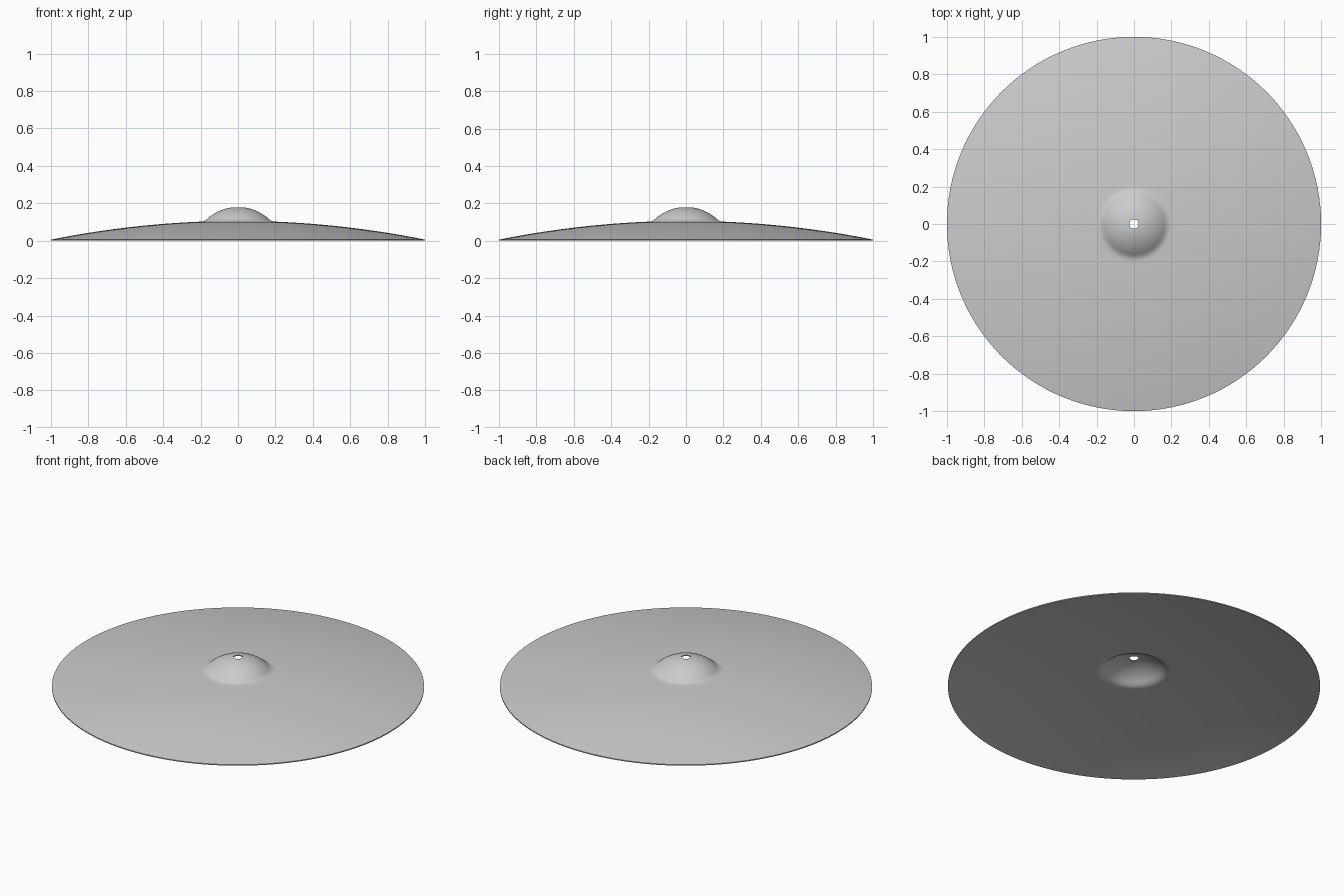
import bpy, bmesh, math

if "Cube" in bpy.data.objects:
    bpy.data.objects.remove(bpy.data.objects["Cube"])

THICK = 0.006
SEGMENTS = 128
HOLE, BELL, BELL_TOP = 0.025, 0.182, 0.180
ARC = 0.247


def bow_height(r):
    return THICK + 0.1 * (1 - r ** 2)


def bell_height(r):
    return BELL_TOP - ARC + math.sqrt(ARC ** 2 - r ** 2)


# Upper profile: domed bell, small fillet, then the gently curved bow
upper = []
for i in range(13):
    r = HOLE + (0.172 - HOLE) * i / 12
    upper.append((r, bell_height(r)))
upper += [(0.18, 0.1067), (0.188, 0.1032)]
for i in range(25):
    r = 0.2 + 0.8 * i / 24
    upper.append((r, bow_height(r)))

# Offset the profile along its normals to give a thin sheet
lower = []
for i, (r, z) in enumerate(upper):
    a, b = upper[max(i - 1, 0)], upper[min(i + 1, len(upper) - 1)]
    dr, dz = b[0] - a[0], b[1] - a[1]
    n = math.hypot(dr, dz)
    lower.append((r + dz / n * THICK, z - dr / n * THICK))
lower[0] = (HOLE, upper[0][1] - THICK)
lower[-1] = (1.0, 0.0)
profile = upper + lower[::-1]

# Revolve the closed profile around z
bm = bmesh.new()
rings = []
for s in range(SEGMENTS):
    t = 2 * math.pi * s / SEGMENTS
    rings.append([bm.verts.new((r * math.cos(t), r * math.sin(t), z)) for r, z in profile])
for s in range(SEGMENTS):
    p, q = rings[s], rings[(s + 1) % SEGMENTS]
    for i in range(len(profile)):
        j = (i + 1) % len(profile)
        bm.faces.new((p[i], p[j], q[j], q[i]))
bmesh.ops.recalc_face_normals(bm, faces=bm.faces)

mesh = bpy.data.meshes.new("cymbal")
bm.to_mesh(mesh)
bm.free()
cymbal = bpy.data.objects.new("cymbal", mesh)
bpy.context.collection.objects.link(cymbal)

# Smooth surfaces, crisp rim and hole edges
bpy.context.view_layer.objects.active = cymbal
cymbal.select_set(True)
bpy.ops.object.shade_smooth_by_angle(angle=math.radians(40))
